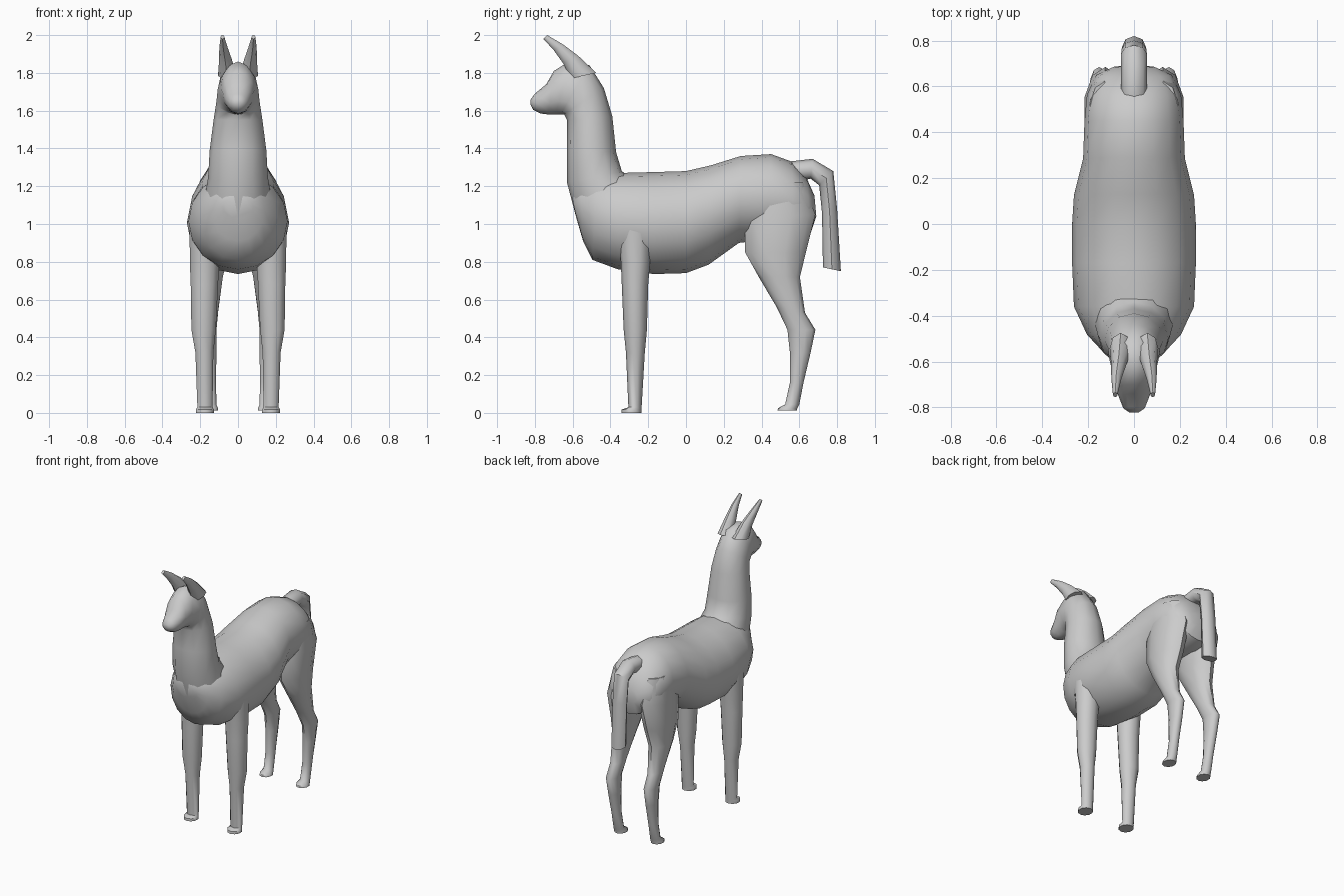
import bpy, bmesh, math
from mathutils import Vector


def loft(name, rings, n=12, sides=(1,)):
    """Skin elliptical rings: (y1, z1, y2, z2, half_width, centre_x).
    The two side-view points are the opposite ends of each ring."""
    bm = bmesh.new()
    for s in sides:
        loops = []
        for y1, z1, y2, z2, w, cx in rings:
            a, b = Vector((s * cx, y1, z1)), Vector((s * cx, y2, z2))
            mid, half = (a + b) / 2, (a - b) / 2
            loops.append([bm.verts.new(mid + half * math.cos(t) + Vector((w * math.sin(t), 0, 0)))
                          for t in (2 * math.pi * i / n for i in range(n))])
        for p, q in zip(loops, loops[1:]):
            for i in range(n):
                j = (i + 1) % n
                bm.faces.new((p[i], p[j], q[j], q[i]))
        bm.faces.new(loops[0])
        bm.faces.new(loops[-1])
    bmesh.ops.recalc_face_normals(bm, faces=bm.faces)
    me = bpy.data.meshes.new(name)
    bm.to_mesh(me)
    bm.free()
    ob = bpy.data.objects.new(name, me)
    bpy.context.collection.objects.link(ob)
    bpy.ops.object.select_all(action='DESELECT')
    ob.select_set(True)
    bpy.context.view_layer.objects.active = ob
    bpy.ops.object.shade_smooth_by_angle(angle=math.radians(50))
    return ob


# Barrel, chest to rump
loft("body", [
    (-.605, 1.15, -.58, 1.03, .08, 0),
    (-.56, 1.23, -.545, .91, .14, 0),
    (-.47, 1.26, -.495, .81, .205, 0),
    (-.36, 1.27, -.36, .76, .262, 0),
    (-.17, 1.275, -.17, .735, .27, 0),
    (0, 1.28, 0, .74, .27, 0),
    (.13, 1.31, .12, .785, .262, 0),
    (.29, 1.36, .28, .90, .222, 0),
    (.45, 1.37, .45, .92, .216, 0),
    (.56, 1.33, .57, .92, .205, 0),
    (.64, 1.24, .66, .95, .165, 0),
    (.68, 1.15, .69, 1.04, .09, 0)], n=16)

# Neck flowing into the head and muzzle
loft("neck_and_head", [
    (-.58, 1.03, -.22, 1.20, .18, 0),
    (-.63, 1.22, -.34, 1.28, .158, 0),
    (-.63, 1.40, -.37, 1.38, .150, 0),
    (-.63, 1.55, -.39, 1.57, .128, 0),
    (-.645, 1.58, -.435, 1.72, .114, 0),
    (-.665, 1.58, -.51, 1.84, .108, 0),
    (-.69, 1.58, -.62, 1.86, .092, 0),
    (-.73, 1.58, -.70, 1.81, .080, 0),
    (-.77, 1.585, -.74, 1.74, .066, 0),
    (-.81, 1.605, -.80, 1.69, .046, 0),
    (-.822, 1.63, -.822, 1.66, .02, 0)])

# Pointed ears leaning forward
loft("ears", [
    (-.61, 1.77, -.475, 1.80, .048, .058),
    (-.65, 1.85, -.57, 1.89, .034, .066),
    (-.70, 1.92, -.65, 1.95, .022, .077),
    (-.755, 1.98, -.735, 2.0, .010, .082)], n=8, sides=(1, -1))

# Straight front legs
loft("front_legs", [
    (-.37, 1.02, -.17, 1.02, .075, .185),
    (-.345, .80, -.19, .80, .082, .177),
    (-.34, .68, -.20, .68, .076, .178),
    (-.33, .44, -.207, .44, .068, .182),
    (-.318, .32, -.218, .32, .05, .178),
    (-.305, .03, -.235, .03, .042, .175),
    (-.34, .018, -.236, .018, .05, .175),
    (-.342, 0, -.236, 0, .049, .175)], n=10, sides=(1, -1))

# Hind legs with thigh, hock and foot
loft("hind_legs", [
    (.36, 1.22, .62, 1.22, .065, .13),
    (.31, 1.02, .685, 1.05, .095, .125),
    (.313, .85, .635, .85, .085, .132),
    (.385, .72, .603, .72, .068, .145),
    (.48, .56, .63, .53, .048, .15),
    (.537, .44, .685, .44, .04, .152),
    (.55, .32, .66, .32, .037, .15),
    (.55, .16, .622, .16, .034, .148),
    (.525, .045, .60, .045, .034, .147),
    (.487, .025, .588, .022, .044, .147),
    (.485, .012, .588, .012, .044, .147)], n=10, sides=(1, -1))

# Arched hanging tail
loft("tail", [
    (.46, 1.31, .50, 1.25, .055, 0),
    (.54, 1.33, .59, 1.225, .058, 0),
    (.67, 1.345, .66, 1.24, .057, 0),
    (.78, 1.28, .705, 1.205, .056, 0),
    (.80, 1.08, .72, 1.06, .055, 0),
    (.82, .75, .725, .77, .052, 0)], n=8)
